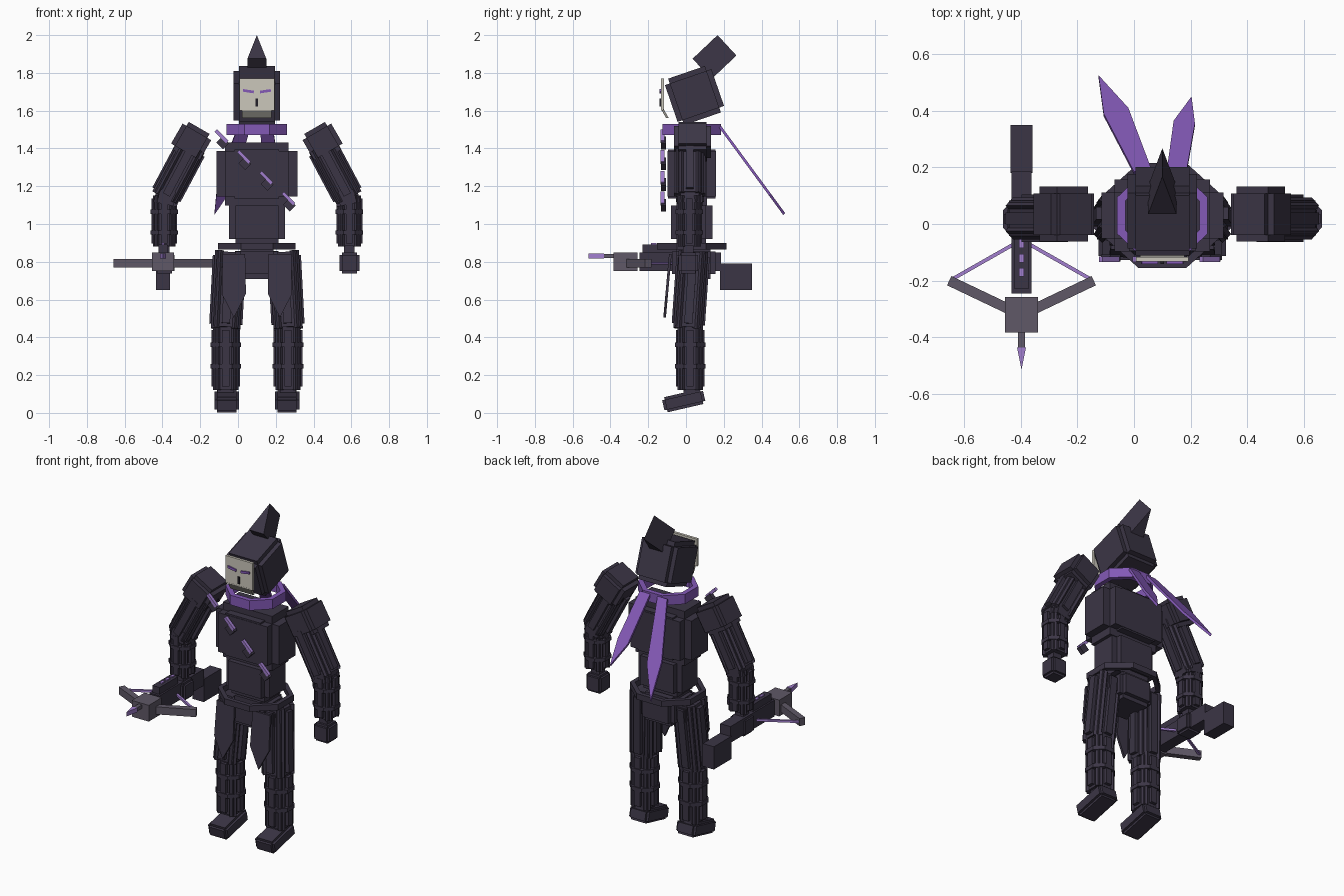
import bpy, bmesh, math
from mathutils import Matrix, Vector, Euler

if "Cube" in bpy.data.objects:
    bpy.data.objects.remove(bpy.data.objects["Cube"])

CX, CY = 0.1, 0.03          # body axis


def material(name, rgb):
    m = bpy.data.materials.new(name)
    m.diffuse_color = (*rgb, 1)
    m.use_nodes = True
    m.node_tree.nodes["Principled BSDF"].inputs["Base Color"].default_value = m.diffuse_color
    return m


DARK = material("dark_cloth", (0.044, 0.036, 0.060))
PURPLE = material("purple_cloth", (0.23, 0.10, 0.47))
LILAC = material("lilac_metal", (0.36, 0.21, 0.62))
BONE = material("bone_mask", (0.60, 0.57, 0.50))
CHIN = material("grey_chin", (0.30, 0.29, 0.26))
GREY = material("grey_metal", (0.115, 0.098, 0.135))
BLACK = material("black_slot", (0.015, 0.013, 0.02))


def finish(name, bm, mat):
    bmesh.ops.recalc_face_normals(bm, faces=bm.faces)
    me = bpy.data.meshes.new(name)
    bm.to_mesh(me)
    bm.free()
    me.materials.append(mat)
    ob = bpy.data.objects.new(name, me)
    bpy.context.collection.objects.link(ob)
    return ob


def xform(loc, rot=(0, 0, 0)):
    r = Euler([math.radians(a) for a in rot])
    return Matrix.Translation(loc) @ r.to_matrix().to_4x4()


def add_box(bm, size, mat4):
    bmesh.ops.create_cube(bm, size=1, matrix=mat4 @ Matrix.Diagonal((*size, 1)))


def box(name, size, loc, mat, rot=(0, 0, 0)):
    bm = bmesh.new()
    add_box(bm, size, xform(loc, rot))
    return finish(name, bm, mat)


def layered(name, size, loc, mat, inset, rot=(0, 0, 0)):
    """Block made of three crossed boxes, giving stepped edges."""
    bm = bmesh.new()
    for axis in range(3):
        add_box(bm, [s if i == axis else s - 2 * inset for i, s in enumerate(size)],
                xform(loc, rot))
    return finish(name, bm, mat)


def sleeve(name, radius, length, loc, mat, rot=(0, 0, 0)):
    """Limb wrapped in eight lengthwise strips around a core."""
    bm, m = bmesh.new(), xform(loc, rot)
    add_box(bm, (radius * 1.5, radius * 1.5, length * 0.97), m)
    for i in range(8):
        a = i * math.pi / 4
        strip = (Matrix.Rotation(a, 4, 'Z') @ Matrix.Translation((radius * 0.86, 0, 0)))
        add_box(bm, (radius * 0.28, radius * 0.5, length * (1 if i % 2 else 0.88)), m @ strip)
    return finish(name, bm, mat)


def ring(name, rx, ry, wall, height, loc, mat, rot=(0, 0, 0)):
    """Octagonal band."""
    bm, m = bmesh.new(), xform(loc, rot)
    loops = []
    for w, z in ((0, -.5), (0, .5), (wall, .5), (wall, -.5)):
        loops.append([bm.verts.new(m @ Vector(((rx - w) * math.cos(a), (ry - w) * math.sin(a), z * height)))
                      for a in (math.radians(22.5 + 45 * i) for i in range(8))])
    for k in range(4):
        p, q = loops[k], loops[(k + 1) % 4]
        for i in range(8):
            j = (i + 1) % 8
            bm.faces.new((p[i], p[j], q[j], q[i]))
    return finish(name, bm, mat)


def prism(name, pts, offset, mat):
    """Outline pushed along an offset vector."""
    bm = bmesh.new()
    lo = [bm.verts.new(p) for p in pts]
    hi = [bm.verts.new(Vector(p) + Vector(offset)) for p in pts]
    bm.faces.new(lo)
    bm.faces.new(hi[::-1])
    for i in range(len(pts)):
        j = (i + 1) % len(pts)
        bm.faces.new((lo[i], lo[j], hi[j], hi[i]))
    return finish(name, bm, mat)


def bar(name, a, b, width, height, mat):
    """Box running between two points at one height."""
    d = Vector(b) - Vector(a)
    mid = (Vector(a) + Vector(b)) / 2
    return box(name, (d.length, width, height), mid, mat,
               (0, 0, math.degrees(math.atan2(d.y, d.x))))


# head, hood peak
layered("hood", (0.245, 0.26, 0.26), (CX, 0.045, 1.68), DARK, 0.027, (19, 0, 0))
prism("hood_peak", [(0.05, 0.035, 1.875), (0.15, 0.035, 1.875), (CX, 0.167, 2.0)],
      (0, 0.1, -0.108), DARK)

# mask with eyes, nose slot and chin
box("mask", (0.185, 0.016, 0.16), (CX, -0.125, 1.69), BONE)
prism("mask_chin", [(0.022, -0.133, 1.61), (0.178, -0.133, 1.61), (0.178, -0.105, 1.56), (0.022, -0.105, 1.56)],
      (0, 0.014, 0), CHIN)
box("mask_jaw", (0.185, 0.014, 0.01), (CX, -0.125, 1.607), BONE)
for s in (-1, 1):
    box("eye", (0.058, 0.009, 0.014), (CX + s * 0.045, -0.136, 1.703), PURPLE, (0, -9 * s, 0))
box("nose_slot", (0.013, 0.009, 0.043), (CX, -0.136, 1.643), BLACK)

# scarf and its two tails
ring("scarf", 0.173, 0.167, 0.032, 0.06, (CX, CY, 1.5), PURPLE)
for name, pts in (
        ("long_tail", [(-.125, .515), (-.02, .40), (.065, .175), (.0, .175), (-.107, .38)]),
        ("short_tail", [(.203, .44), (.215, .345), (.185, .175), (.115, .175), (.14, .355)])):
    prism(name, [(x, y, 1.51 - 1.36 * (y - 0.175)) for x, y in pts], (0, 0.01, 0.01), PURPLE)

# torso
layered("chest", (0.43, 0.255, 0.335), (CX, CY, 1.265), DARK, 0.047)
box("chest_plate", (0.235, 0.25, 0.26), (CX, CY, 1.265), DARK)
layered("abdomen", (0.295, 0.22, 0.245), (CX, CY, 1.01), DARK, 0.034)
layered("pelvis", (0.225, 0.23, 0.17), (CX, 0.04, 0.795), DARK, 0.025)
ring("belt", 0.222, 0.20, 0.028, 0.036, (CX, CY, 0.882), DARK)

# bandolier: bolts with dark loops along a diagonal
for i in range(4):
    x, z = -0.087 + 0.118 * i, 1.465 - 0.11 * i
    box("bandolier_bolt", (0.085, 0.02, 0.018), (x, -0.124, z), LILAC, (0, 45, 0))
    box("bandolier_loop", (0.05, 0.026, 0.045), (x + 0.005, -0.12, z - 0.036), DARK, (0, 45, 0))

for s in (-1, 1):
    # shoulder, arm and hand
    layered("shoulder", (0.175, 0.195, 0.17), (CX + s * 0.348, 0.035, 1.435), DARK, 0.024, (0, -30 * s, 0))
    sleeve("upper_arm", 0.084, 0.31, (CX + s * 0.415, 0.02, 1.275), DARK, (0, -28 * s, 0))
    layered("elbow", (0.125, 0.135, 0.11), (CX + s * 0.477, 0.02, 1.14), DARK, 0.018, (0, -12 * s, 0))
    sleeve("forearm", 0.068, 0.27, (CX + s * 0.49, 0.018, 1.015), DARK)
    for z in (1.065, 0.955):
        ring("arm_band", 0.079, 0.079, 0.03, 0.022, (CX + s * 0.49, 0.018, z), DARK)
    box("wrist", (0.055, 0.055, 0.06), (CX + s * 0.49, 0.012, 0.86), DARK)
    layered("hand", (0.105, 0.105, 0.11), (CX + s * 0.49, 0.012, 0.793), DARK, 0.013)

    # leg and foot
    sleeve("thigh", 0.088, 0.41, (CX + s * 0.155, 0.025, 0.65), DARK, (-4, -3 * s, 0))
    layered("hip", (0.14, 0.15, 0.12), (CX + s * 0.125, 0.035, 0.79), DARK, 0.02)
    sleeve("shin", 0.076, 0.34, (CX + s * 0.165, 0.022, 0.29), DARK)
    for z in (0.36, 0.247):
        ring("leg_band", 0.088, 0.088, 0.03, 0.024, (CX + s * 0.165, 0.022, z), DARK)
    box("ankle", (0.085, 0.085, 0.08), (CX + s * 0.165, 0.03, 0.11), DARK)
    layered("foot", (0.13, 0.222, 0.082), (CX + s * 0.16, -0.012, 0.065), DARK, 0.014, (13, 0, 0))

    # pointed front flap
    flap = [(-.06, .84), (.06, .84), (.064, .63), (0, .505), (-.064, .63)]
    prism("front_flap", [(CX + s * 0.122 + u, -0.09 - 0.09 * (0.84 - z), z) for u, z in flap],
          (0, 0.014, 0), DARK)

# crossbow stock and body
BX = -0.397
box("crossbow_butt", (0.076, 0.17, 0.14), (BX, 0.265, 0.72), DARK)
box("crossbow_stock", (0.07, 0.43, 0.10), (BX, -0.03, 0.80), DARK)
box("crossbow_rail", (0.05, 0.18, 0.045), (BX, -0.14, 0.87), DARK)
box("crossbow_head", (0.115, 0.125, 0.10), (BX, -0.32, 0.80), GREY)
for y in (-0.07, -0.12, -0.17):
    box("rail_mark", (0.016, 0.03, 0.008), (BX, y, 0.895), LILAC)

# bow limbs and string
for s in (-1, 1):
    bar("bow_limb", (BX + s * 0.02, -0.312, 0.792), (BX + s * 0.255, -0.2, 0.792), 0.036, 0.046, GREY)
    bar("bow_string", (BX + s * 0.245, -0.195, 0.792), (BX + s * 0.025, -0.07, 0.792), 0.013, 0.013, LILAC)

# loaded bolt
box("bolt_shaft", (0.024, 0.10, 0.022), (BX, -0.40, 0.83), GREY)
prism("bolt_tip", [(BX - .016, -.435, .817), (BX + .016, -.435, .817), (BX, -.515, .817)],
      (0, 0, 0.027), LILAC)
